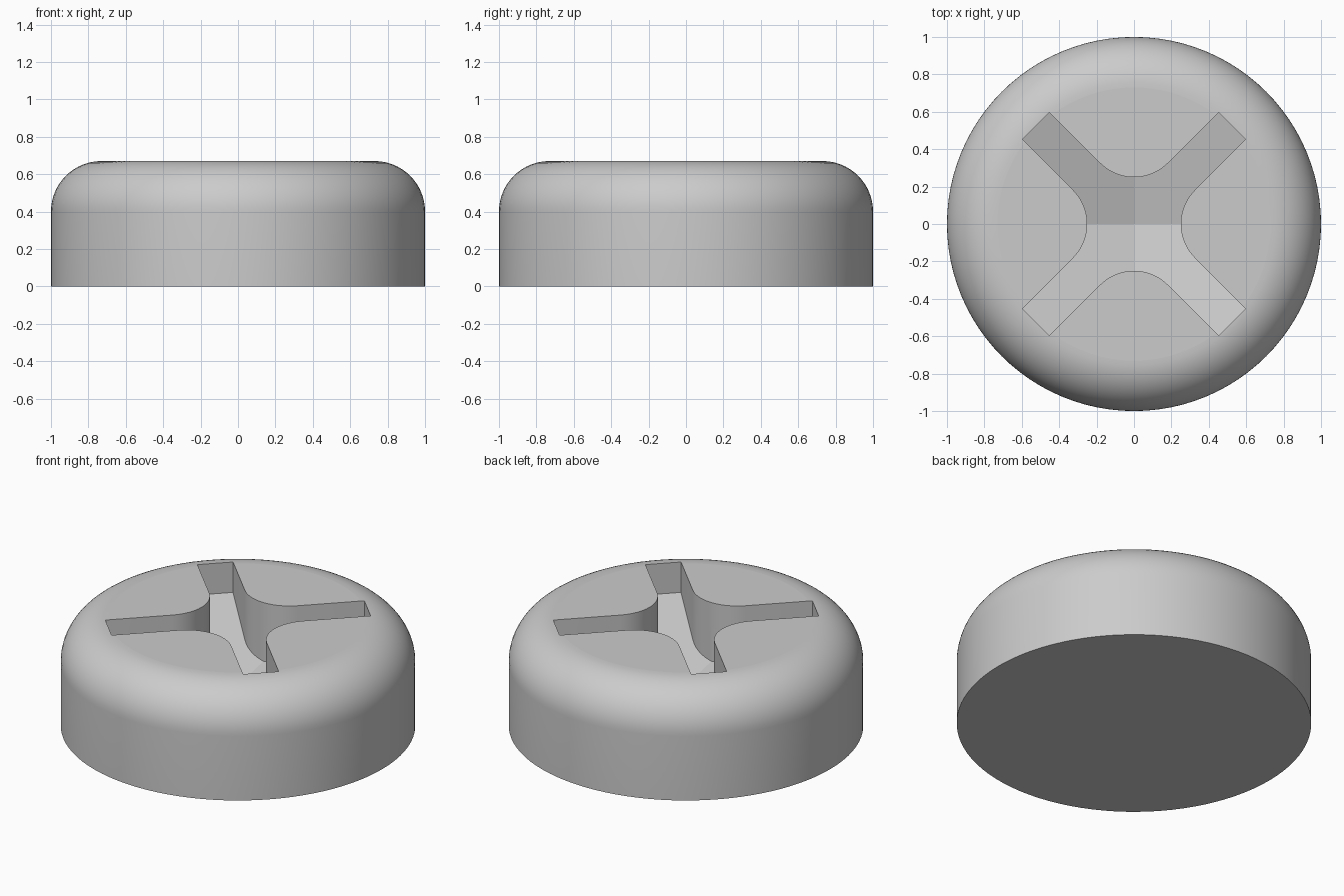
import bpy
import bmesh
import math
from mathutils import Vector, Matrix

if "Cube" in bpy.data.objects:
    bpy.data.objects.remove(bpy.data.objects["Cube"])

HEIGHT, FILLET = 0.67, 0.27
ARM_END, ARM_HALF, CORNER = 0.742, 0.102, 0.255
PIT_DEPTH, PIT_SLOPE = 0.42, 0.31

grey = bpy.data.materials.new("plain_grey")
grey.use_nodes = True
grey.diffuse_color = (0.6, 0.6, 0.6, 1)
grey.node_tree.nodes["Principled BSDF"].inputs["Base Color"].default_value = grey.diffuse_color


def make_object(name, bm):
    bmesh.ops.recalc_face_normals(bm, faces=bm.faces)
    mesh = bpy.data.meshes.new(name)
    bm.to_mesh(mesh)
    bm.free()
    mesh.materials.append(grey)
    obj = bpy.data.objects.new(name, mesh)
    bpy.context.collection.objects.link(obj)
    return obj


def prism(name, outline, z0, z1):
    bm = bmesh.new()
    face = bm.faces.new([bm.verts.new((x, y, z0)) for x, y in outline])
    top = bmesh.ops.extrude_face_region(bm, geom=[face])
    verts = [v for v in top["geom"] if isinstance(v, bmesh.types.BMVert)]
    bmesh.ops.translate(bm, verts=verts, vec=(0, 0, z1 - z0))
    if not face.is_valid or len(bm.faces) < len(outline) + 2:
        bm.faces.new([v for v in bm.verts if v not in verts])
    return make_object(name, bm)


def apply_boolean(obj, cutter, operation):
    mod = obj.modifiers.new("cut", "BOOLEAN")
    mod.operation, mod.solver, mod.object = operation, "EXACT", cutter
    bpy.context.view_layer.objects.active = obj
    bpy.ops.object.modifier_apply(modifier=mod.name)
    bpy.data.objects.remove(cutter)


# Round head: a lathed profile with a rounded top edge
profile = [(1, 0)]
for i in range(17):
    a = math.pi / 2 * i / 16
    profile.append((1 - FILLET + FILLET * math.cos(a), HEIGHT - FILLET + FILLET * math.sin(a)))
SEGMENTS = 96
bm = bmesh.new()
rings = [[bm.verts.new((r * math.cos(math.tau * k / SEGMENTS), r * math.sin(math.tau * k / SEGMENTS), z))
          for k in range(SEGMENTS)] for r, z in profile]
for low, high in zip(rings, rings[1:]):
    for k in range(SEGMENTS):
        n = (k + 1) % SEGMENTS
        bm.faces.new((low[k], low[n], high[n], high[k]))
bm.faces.new(rings[0])
bm.faces.new(rings[-1])
head = make_object("screw_head", bm)

# Cross recess outline: one arm end and one rounded inner corner, turned four times
quarter = [Vector((ARM_END, -ARM_HALF)), Vector((ARM_END, ARM_HALF))]
centre = ARM_HALF + CORNER
for i in range(13):
    a = math.radians(270 - 90 * i / 12)
    quarter.append(Vector((centre + CORNER * math.cos(a), centre + CORNER * math.sin(a))))
outline = [Matrix.Rotation(math.radians(45 + 90 * q), 2) @ p for q in range(4) for p in quarter]
recess = prism("cross_recess", outline, 0.05, 0.8)

# Sloping recess floor: an upside-down pyramid with its sides facing the arms
bm = bmesh.new()
apex = bm.verts.new((0, 0, HEIGHT - PIT_DEPTH))
reach = 2
rim_z = HEIGHT - PIT_DEPTH + PIT_SLOPE * reach / math.sqrt(2) * math.sqrt(2)
rim = [bm.verts.new((reach * math.sqrt(2) * math.cos(math.pi / 2 * k),
                     reach * math.sqrt(2) * math.sin(math.pi / 2 * k), rim_z)) for k in range(4)]
for k in range(4):
    bm.faces.new((apex, rim[k], rim[(k + 1) % 4]))
bm.faces.new(rim)
floor = make_object("recess_floor", bm)

apply_boolean(recess, floor, "INTERSECT")
apply_boolean(head, recess, "DIFFERENCE")

# Smooth sides and rounding, crisp recess and flat top
bpy.ops.object.select_all(action="DESELECT")
head.select_set(True)
bpy.context.view_layer.objects.active = head
bpy.ops.object.shade_smooth_by_angle(angle=math.radians(20))
for poly in head.data.polygons:
    if abs(poly.normal.z) > 0.9999:
        poly.use_smooth = False
